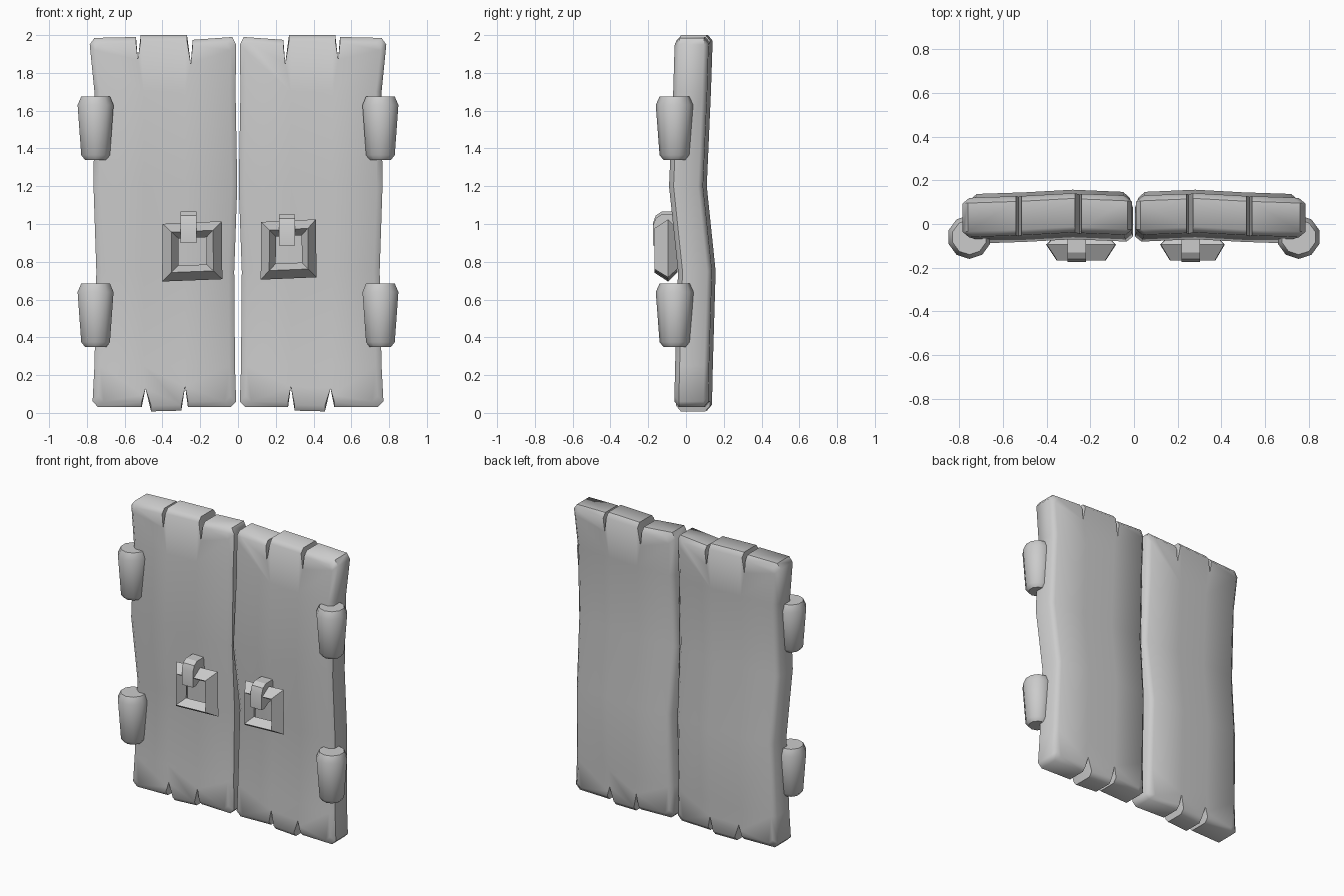
import bpy, bmesh, math
from mathutils import Vector

if "Cube" in bpy.data.objects:
    bpy.data.objects.remove(bpy.data.objects["Cube"], do_unlink=True)

grey = bpy.data.materials.new("plain grey")
grey.use_nodes = True
COLOUR = (0.6, 0.6, 0.6, 1)
grey.diffuse_color = COLOUR
grey.node_tree.nodes["Principled BSDF"].inputs["Base Color"].default_value = COLOUR


def finish(bm, name, angle):
    bmesh.ops.recalc_face_normals(bm, faces=bm.faces[:])
    mesh = bpy.data.meshes.new(name)
    bm.to_mesh(mesh)
    bm.free()
    mesh.materials.append(grey)
    ob = bpy.data.objects.new(name, mesh)
    bpy.context.collection.objects.link(ob)
    bpy.ops.object.select_all(action='DESELECT')
    ob.select_set(True)
    bpy.context.view_layer.objects.active = ob
    if angle:
        bpy.ops.object.shade_smooth_by_angle(angle=math.radians(angle))
    return ob


def loft(bm, rings, closed=False, caps=True):
    """Bridge rings of points with quads."""
    vr = [[bm.verts.new(p) for p in r] for r in rings]
    pairs = list(zip(vr, vr[1:])) + ([(vr[-1], vr[0])] if closed else [])
    for a, b in pairs:
        n = len(a)
        for i in range(n):
            j = (i + 1) % n
            bm.faces.new((a[i], a[j], b[j], b[i]))
    if caps and not closed:
        bm.faces.new(vr[0])
        bm.faces.new(vr[-1])


def lerp_table(table, t):
    for (a, va), (b, vb) in zip(table, table[1:]):
        if t <= b:
            return va + (vb - va) * max(0, (t - a) / (b - a))
    return table[-1][1]


# Leaf outline as (x, z, inset x, inset z), for the +x side, with notched ends
ROWS = (0.25, 0.75, 1.2, 1.7)
OUTLINE = [
    (0.01, 0.06, 1, 1), (0.04, 0.03, 1, 1), (0.265, 0.03, 0, 1), (0.28, 0.14, 0, 0),
    (0.30, 0.012, 0, 1), (0.46, 0.008, 0, 1), (0.49, 0.13, 0, 0), (0.51, 0.03, 0, 1),
    (0.74, 0.03, -1, 1), (0.77, 0.06, -1, 1),
    (0.76, 0.25, -1, 0), (0.75, 0.75, -1, 0), (0.765, 1.2, -1, 0), (0.76, 1.7, -1, 0),
    (0.785, 1.95, -1, -1), (0.76, 1.985, -1, -1), (0.54, 1.99, 0, -1), (0.53, 1.87, 0, 0),
    (0.515, 2.0, 0, -1), (0.27, 2.0, 0, -1), (0.25, 1.85, 0, 0), (0.24, 1.975, 0, -1),
    (0.03, 1.99, 1, -1), (0.01, 1.95, 1, -1),
    (0.013, 1.7, 1, 0), (0.004, 1.2, 1, 0), (0.02, 0.75, 1, 0), (0.016, 0.25, 1, 0),
]
BOW_Z = [(0, 0.035), (0.25, 0.04), (0.75, 0.055), (1.2, 0.008), (1.7, 0.03), (2, 0.04)]
BOW_X = [(0, 0.0), (0.28, 0.012), (0.5, 0.0), (0.8, -0.01)]


def leaf(side, name):
    bm = bmesh.new()
    rings = []
    for y, inset in ((-0.09, 0.03), (-0.065, 0), (0.065, 0), (0.09, 0.03)):
        rings.append([(side * (x + ix * inset), y, z + iz * inset) for x, z, ix, iz in OUTLINE])
    loft(bm, rings)
    # Cut rows and columns, then warp the boards along them
    cuts = [((0, 0, z), (0, 0, 1)) for z in ROWS]
    cuts += [((side * x, 0, 0), (1, 0, 0)) for x in (0.28, 0.5)]
    for co, no in cuts:
        bmesh.ops.bisect_plane(bm, geom=bm.verts[:] + bm.edges[:] + bm.faces[:],
                               dist=1e-4, plane_co=co, plane_no=no)
    for v in bm.verts:
        v.co.y += lerp_table(BOW_Z, v.co.z) + lerp_table(BOW_X, abs(v.co.x))
    finish(bm, name, 50)


# Tapered hinge barrel
def hinge(x, z, name):
    bm = bmesh.new()
    rings = []
    for h, r in ((0, 0.06), (0.025, 0.08), (0.29, 0.1), (0.335, 0.08)):
        rings.append([(x + r * math.cos(math.radians(36 * k + 18)),
                       -0.06 + r * math.sin(math.radians(36 * k + 18)), z + h) for k in range(10)])
    loft(bm, rings)
    finish(bm, name, 50)


# Square pull ring with a faceted section, slightly skewed
def pull_ring(x, z, w, name):
    bm = bmesh.new()
    rings = []
    for r, y in ((1.0, -0.095), (0.7, -0.168), (0.47, -0.11), (0.7, -0.045)):
        rings.append([(x + w * r * cx, y, z + 0.155 * r * cz)
                      for cx, cz in ((-1, -1.03), (0.97, -0.95), (0.95, 1.03), (-0.98, 0.94))])
    loft(bm, rings, closed=True)
    finish(bm, name, 0)


# Strap that hooks the ring to the door
def strap(x, z, name):
    bm = bmesh.new()
    prof = [(-0.03, 0.0), (-0.13, 0.0), (-0.16, -0.02), (-0.175, -0.06), (-0.175, -0.165),
            (-0.14, -0.165), (-0.10, -0.14), (-0.03, -0.14)]
    loft(bm, [[(x + s * 0.042, y, z + h) for y, h in prof] for s in (-1, 1)])
    finish(bm, name, 30)


for side, label in ((1, "left"), (-1, "right")):
    leaf(side, label + "_door_leaf")
    hinge(side * 0.754, 1.34, label + "_upper_hinge")
    hinge(side * 0.754, 0.35, label + "_lower_hinge")

pull_ring(0.27, 0.865, 0.15, "left_pull_ring")
strap(0.26, 1.05, "left_ring_strap")
pull_ring(-0.24, 0.855, 0.162, "right_pull_ring")
strap(-0.262, 1.065, "right_ring_strap")
